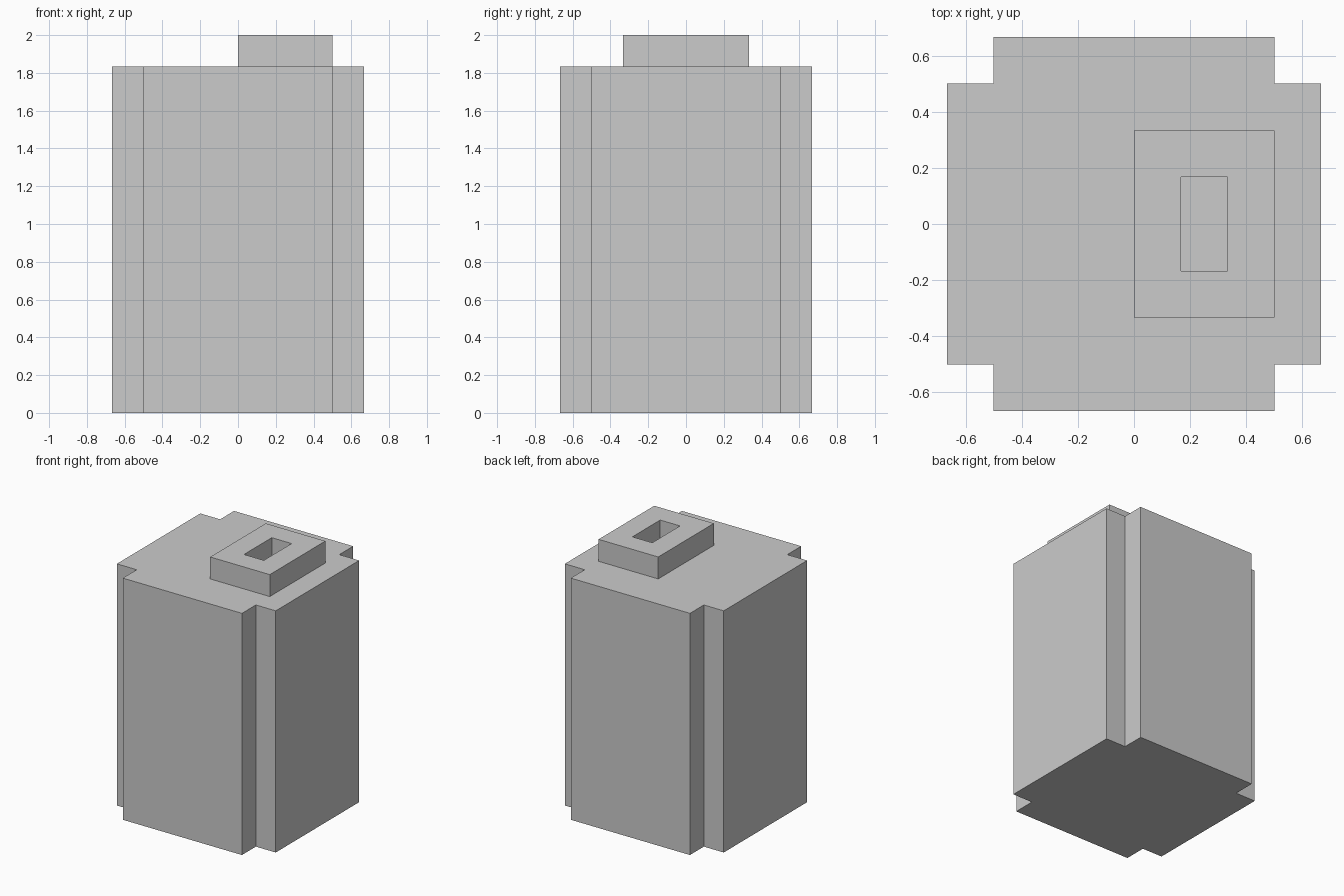
import bpy, bmesh

if "Cube" in bpy.data.objects:
    bpy.data.objects.remove(bpy.data.objects["Cube"])

TOP = 11 / 6  # height of the body


def prism(name, outline, z0, z1):
    """Extrude a flat outline between two heights."""
    bm = bmesh.new()
    face = bm.faces.new([bm.verts.new((x, y, z0)) for x, y in outline])
    ext = bmesh.ops.extrude_face_region(bm, geom=[face], use_keep_orig=True)
    for v in ext["geom"]:
        if isinstance(v, bmesh.types.BMVert):
            v.co.z = z1
    bmesh.ops.recalc_face_normals(bm, faces=bm.faces)
    mesh = bpy.data.meshes.new(name)
    bm.to_mesh(mesh)
    bm.free()
    obj = bpy.data.objects.new(name, mesh)
    bpy.context.collection.objects.link(obj)
    return obj


def rect(x0, x1, y):
    return [(x0, -y), (x1, -y), (x1, y), (x0, y)]


# Body: square column with notched corners
a, b = 2 / 3, 0.5
corner = [(a, b), (b, b), (b, a)]
outline = []
for _ in range(4):
    outline += corner
    corner = [(-y, x) for x, y in corner]
prism("body", outline, 0, TOP)

# Raised rectangular collar with an open slot
collar = prism("collar", rect(0, 0.5, 1 / 3), TOP, 2)
cutter = prism("slot_cutter", rect(1 / 6, 1 / 3, 1 / 6), TOP - 0.1, 2.1)
cutter.hide_render = True
cutter.hide_set(True)
cut = collar.modifiers.new("slot", "BOOLEAN")
cut.operation = "DIFFERENCE"
cut.solver = "EXACT"
cut.object = cutter
